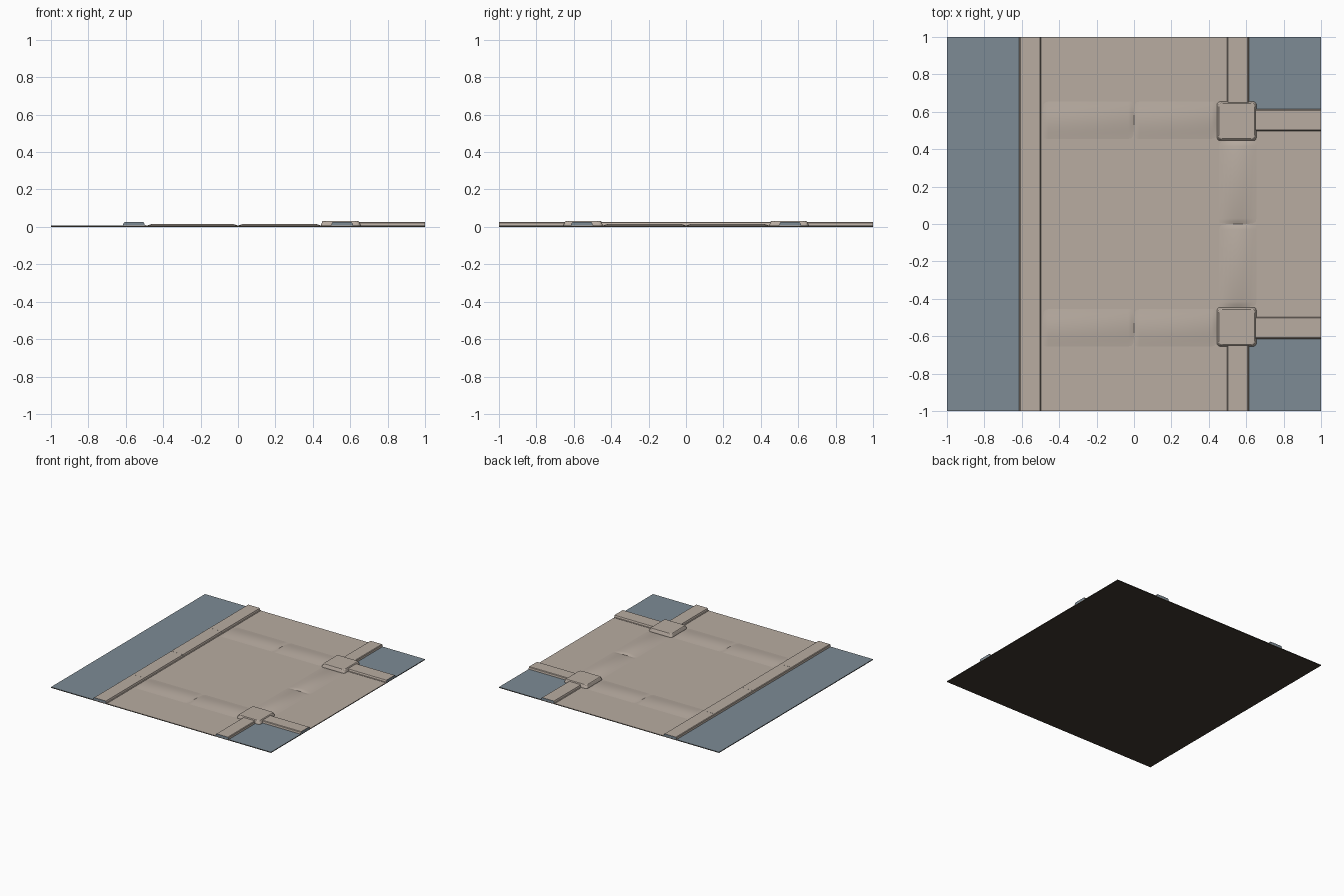
import bpy, bmesh, math

if "Cube" in bpy.data.objects:
    bpy.data.objects.remove(bpy.data.objects["Cube"])


def material(name, rgb):
    m = bpy.data.materials.new(name)
    lin = [((c / 255 + 0.055) / 1.055) ** 2.4 for c in rgb]
    m.diffuse_color = (*lin, 1)
    m.use_nodes = True
    m.node_tree.nodes["Principled BSDF"].inputs["Base Color"].default_value = m.diffuse_color
    return m


TAN = material("warm concrete", (184, 172, 161))
BLUE = material("slate blue ground", (125, 139, 149))
DARK = material("dark underside", (63, 56, 47))


def finish(name, bm, *mats):
    bmesh.ops.recalc_face_normals(bm, faces=bm.faces)
    me = bpy.data.meshes.new(name)
    bm.to_mesh(me)
    bm.free()
    for m in mats:
        me.materials.append(m)
    ob = bpy.data.objects.new(name, me)
    bpy.context.collection.objects.link(ob)
    return ob


def box(name, x0, x1, y0, y1, z0, z1, mat):
    bm = bmesh.new()
    bmesh.ops.create_cube(bm, size=1)
    for v in bm.verts:
        v.co = (x1 if v.co.x > 0 else x0, y1 if v.co.y > 0 else y0, z1 if v.co.z > 0 else z0)
    return finish(name, bm, mat)


def strip(name, sections, axis, *mats):
    """Loft (position, profile) sections along x or y; end caps use the last material."""
    bm = bmesh.new()
    rings = [[bm.verts.new((p, t, z) if axis == "y" else (t, p, z)) for p, z in prof]
             for t, prof in sections]
    for r0, r1 in zip(rings, rings[1:]):
        for i in range(len(r0)):
            j = (i + 1) % len(r0)
            bm.faces.new((r0[i], r0[j], r1[j], r1[i]))
    for r in (rings[0], rings[-1]):
        bm.faces.new(r).material_index = len(mats) - 1
    return finish(name, bm, *mats)


def rounded(x0, x1, y0, y1, r, steps=3):
    pts = []
    for cx, cy, q in ((x1 - r, y1 - r, 0), (x0 + r, y1 - r, 1), (x0 + r, y0 + r, 2), (x1 - r, y0 + r, 3)):
        for k in range(steps + 1):
            a = (q + k / steps) * math.pi / 2
            pts.append((cx + r * math.cos(a), cy + r * math.sin(a)))
    return pts


def kerb(name, road, side, a, b, axis):
    """Kerb with bevelled top; side points from the road to the ground."""
    pts = [(-0.008, 0.005), (-0.008, 0.009), (-0.002, 0.010), (0.003, 0.023), (0.006, 0.025),
           (0.107, 0.025), (0.112, 0.021), (0.115, 0.008), (0.115, 0.005)]
    prof = [(road + side * p, z) for p, z in pts]
    return strip(name, [(a, prof), (b, prof)], axis, TAN, BLUE)


def crossing(name, inner, a, b, axis):
    """Low crowned hump 0.21 wide that fades out at both ends."""
    n, ramp = 10, 0.03
    sections = []
    for t, h in ((a, 0.05), (a + ramp / 2, 0.6), (a + ramp, 1), (b - ramp, 1), (b - ramp / 2, 0.6), (b, 0.05)):
        prof = [(inner + 0.21 * k / n, 0.006 + 0.010 * h * math.sin(math.pi * k / n) ** 1.2
                 if 0 < k < n else 0.006) for k in range(n + 1)]
        sections.append((t, prof))
    return strip(name, sections, axis, TAN)


# dark base slab, with the road and ground plates on it
box("base_slab", -1, 1, -1, 1, 0, 0.005, DARK)
box("road", -0.612, 1, -0.612, 0.612, 0.005, 0.0065, TAN)
for s in (-1, 1):
    ya, yb = sorted((s * 0.612, s))
    box("road_arm", -0.612, 0.612, ya, yb, 0.005, 0.0065, TAN)
    box("ground_corner", 0.612, 1, ya, yb, 0.005, 0.0065, BLUE)
box("ground_left", -1, -0.612, -1, 1, 0.005, 0.0065, BLUE)

# long left kerb in four stones
for i in range(4):
    kerb("left_kerb", -0.5, -1, -1 + i * 0.5, -0.501 + i * 0.5 if i < 3 else 1, "y")

for s in (-1, 1):
    # kerbs leading away from the corner pad
    kerb("corner_kerb_along", 0.5, 1, s * 0.6, s, "y")
    kerb("corner_kerb_side", s * 0.5, s, 0.6, 1, "x")
    # rounded corner pad with sloping sides
    ya, yb = sorted((s * 0.445, s * 0.655))
    bm = bmesh.new()
    loops = []
    for z, d in ((0.005, 0), (0.012, 0.001), (0.029, 0.008), (0.032, 0.012)):
        loops.append([bm.verts.new((x, y, z)) for x, y in rounded(0.443 + d, 0.655 - d, ya + d, yb - d, 0.018)])
    for lo, hi in zip(loops, loops[1:]):
        for i in range(len(lo)):
            j = (i + 1) % len(lo)
            bm.faces.new((lo[i], lo[j], hi[j], hi[i]))
    bm.faces.new(loops[0])
    bm.faces.new(loops[-1])
    finish("corner_pad", bm, TAN)
    # crossings between left kerb and pads, two pieces each
    for a, b in ((-0.488, 0), (0, 0.445)):
        crossing("crossing", 0.45 if s > 0 else -0.66, a, b, "x")
    # crossing over the side road
    a, b = sorted((0, s * 0.445))
    crossing("side_crossing", 0.45, a, b, "y")

# smooth the gentle crossings only
for ob in bpy.context.collection.objects:
    if "crossing" in ob.name:
        ob.select_set(True)
        bpy.context.view_layer.objects.active = ob
bpy.ops.object.shade_smooth_by_angle(angle=math.radians(35))
